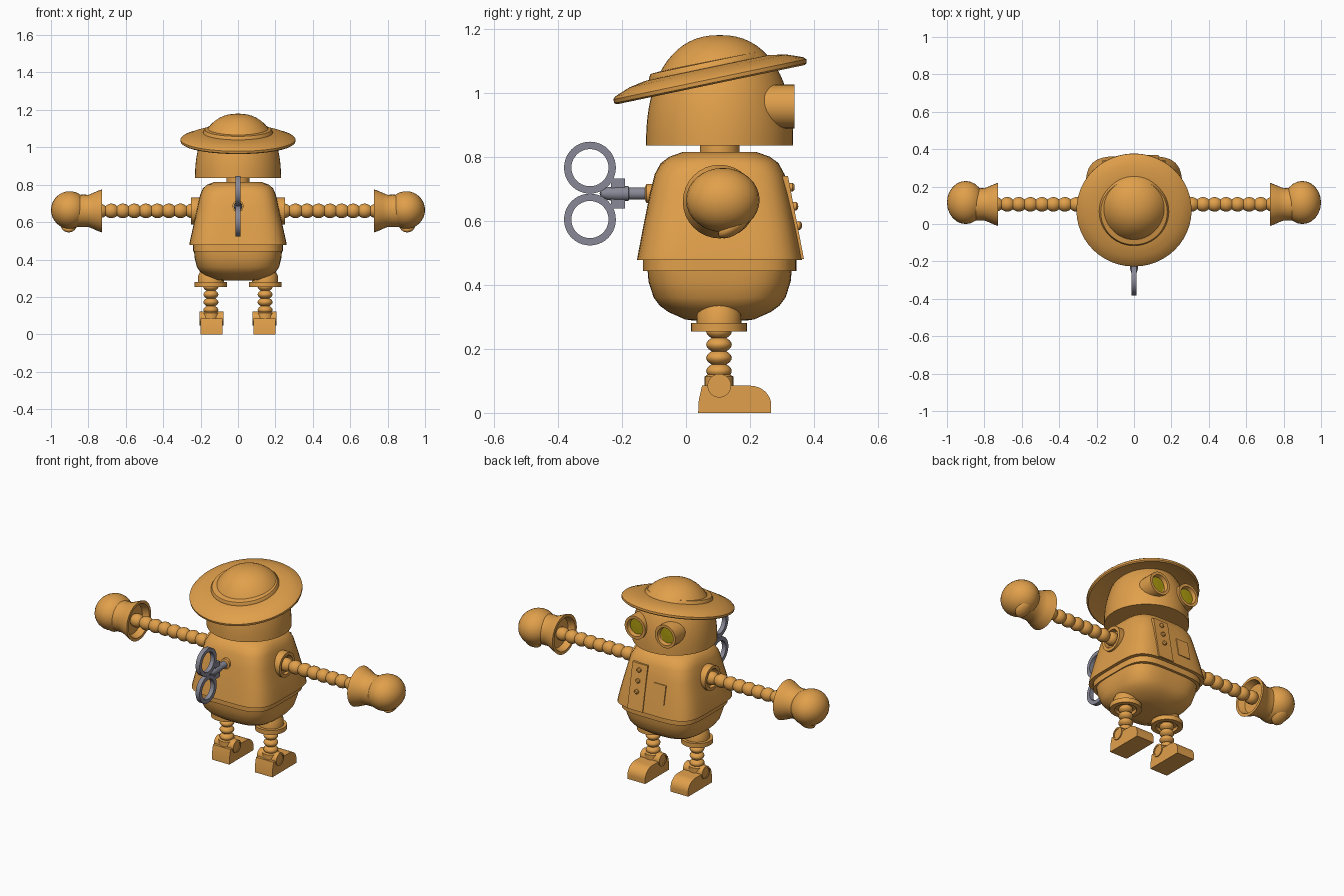
import bpy, bmesh, math
from mathutils import Matrix, Vector

if "Cube" in bpy.data.objects:
    bpy.data.objects.remove(bpy.data.objects["Cube"])

CY = 0.105  # depth of the body axis


def material(name, rgb):
    m = bpy.data.materials.new(name)
    m.diffuse_color = (*rgb, 1)
    m.use_nodes = True
    m.node_tree.nodes["Principled BSDF"].inputs["Base Color"].default_value = m.diffuse_color
    return m


ORANGE = material("warm orange", (0.75, 0.35, 0.07))
STEEL = material("blue grey steel", (0.25, 0.25, 0.31))
YELLOW = material("lens yellow", (0.42, 0.33, 0.005))


def finish(name, bm, mat, angle=35):
    bmesh.ops.recalc_face_normals(bm, faces=bm.faces)
    me = bpy.data.meshes.new(name)
    bm.to_mesh(me)
    bm.free()
    ob = bpy.data.objects.new(name, me)
    bpy.context.collection.objects.link(ob)
    me.materials.append(mat)
    bpy.ops.object.select_all(action='DESELECT')
    ob.select_set(True)
    bpy.context.view_layer.objects.active = ob
    bpy.ops.object.shade_smooth_by_angle(angle=math.radians(angle))
    return ob


def skin(bm, rings, loop=False):
    """Bridge rings of vertices; cap the ends unless the profile loops."""
    pairs = list(zip(rings, rings[1:])) + ([(rings[-1], rings[0])] if loop else [])
    for a, b in pairs:
        n = len(a)
        for i in range(n):
            bm.faces.new((a[i], a[(i + 1) % n], b[(i + 1) % n], b[i]))
    if not loop:
        bm.faces.new(rings[0])
        bm.faces.new(rings[-1])


def lathe(name, profile, mtx, mat=ORANGE, seg=32, loop=False, angle=35):
    """Revolve (radius, height) points round the local z axis."""
    bm = bmesh.new()
    rings = [[bm.verts.new(mtx @ Vector((max(r, 0.0005) * math.cos(2 * math.pi * i / seg),
                                         max(r, 0.0005) * math.sin(2 * math.pi * i / seg), h)))
              for i in range(seg)] for r, h in profile]
    skin(bm, rings, loop)
    return finish(name, bm, mat, angle)


def loft(name, sections, mat=ORANGE, seg=64):
    """Stack rounded squares given as (z, half x, half y, squareness)."""
    bm = bmesh.new()
    rings = []
    for z, rx, ry, e in sections:
        ring = []
        for i in range(seg):
            c, s = math.cos(2 * math.pi * i / seg), math.sin(2 * math.pi * i / seg)
            k = (abs(c) ** e + abs(s) ** e) ** (-1 / e)
            ring.append(bm.verts.new((rx * c * k, CY + ry * s * k, z)))
        rings.append(ring)
    skin(bm, rings)
    return finish(name, bm, mat)


def extrude_x(name, outline, x0, x1, mat=ORANGE):
    """Extrude a (y, z) outline along x."""
    bm = bmesh.new()
    skin(bm, [[bm.verts.new((x, y, z)) for y, z in outline] for x in (x0, x1)])
    return finish(name, bm, mat)


def ball(name, loc, size, rot=0):
    bm = bmesh.new()
    mtx = Matrix.Translation(loc) @ Matrix.Rotation(rot, 4, 'X') @ Matrix.Diagonal((*size, 1))
    bmesh.ops.create_uvsphere(bm, u_segments=24, v_segments=16, radius=1, matrix=mtx)
    return finish(name, bm, ORANGE)


def box_outline(y0, y1, z0, z1):
    return [(y0, z0), (y1, z0), (y1, z1), (y0, z1)]


def beads(start, end, count, r_big, r_small):
    """Bellows profile with rounded bulges."""
    n = count * 8
    return [(r_small + (r_big - r_small) * abs(math.sin(math.pi * i / 8)) ** 0.8,
             start + (end - start) * i / n) for i in range(n + 1)]


def place(x, y, z, axis='Z', sign=1):
    """Local z pointed along the chosen axis."""
    t = Matrix.Translation((x, y, z))
    if axis == 'X':
        return t @ Matrix.Rotation(sign * math.pi / 2, 4, 'Y')
    if axis == 'Y':
        return t @ Matrix.Rotation(-sign * math.pi / 2, 4, 'X')
    return t


# torso
loft("coat", [(0.478, 0.245, 0.243, 4.5), (0.478, 0.260, 0.258, 4.5), (0.49, 0.259, 0.256, 4.5),
              (0.58, 0.239, 0.239, 4.5), (0.68, 0.217, 0.219, 4.2), (0.745, 0.203, 0.203, 4),
              (0.78, 0.188, 0.184, 3.6), (0.80, 0.165, 0.157, 3.2), (0.815, 0.125, 0.115, 2.8)])
loft("coat_under_layer", [(0.443, 0.241, 0.240, 4.3), (0.479, 0.241, 0.240, 4.3)])
loft("lower_body", [(0.288, 0.08, 0.08, 2.6), (0.292, 0.12, 0.108, 2.8), (0.315, 0.175, 0.160, 3),
                    (0.335, 0.203, 0.187, 3.2), (0.36, 0.220, 0.206, 3.4),
                    (0.41, 0.232, 0.222, 3.6), (0.444, 0.235, 0.225, 3.8)])
lathe("neck", [(0.062, 0.80), (0.062, 0.84)], place(0, CY, 0))


def coat_front(z):
    return CY + 0.258 - (z - 0.478) * 0.193


# front placket and its buttons
extrude_x("placket", [(coat_front(0.48) - 0.02, 0.48), (coat_front(0.48) + 0.006, 0.48),
                      (coat_front(0.74) + 0.006, 0.74), (coat_front(0.74) - 0.02, 0.74)], 0.03, 0.13)
extrude_x("pocket_flap", [(coat_front(0.55) - 0.02, 0.55), (coat_front(0.55) + 0.005, 0.55),
                          (coat_front(0.66) + 0.005, 0.66), (coat_front(0.66) - 0.02, 0.66)],
          -0.10, -0.02)
for z in (0.705, 0.645, 0.585):
    lathe("button", [(0.013, -0.01), (0.013, 0.014), (0.008, 0.019), (0, 0.02)],
          place(0.08, coat_front(z), z, 'Y'), seg=16)

# head and tilted hat
head = [(0.23 * (1 - t ** 2.3) ** (1 / 2.3), 0.835 + 0.345 * t)
        for t in [math.sin(i * math.pi / 36) for i in range(19)]]
lathe("head", head, place(0, CY, 0), seg=48)
tilt = Matrix.Translation((0, 0.075, 1.038)) @ Matrix.Rotation(math.radians(11.8), 4, 'X')
lathe("hat_brim", [(0.15, 0.026), (0.20, 0.020), (0.25, 0.008), (0.30, -0.013), (0.307, -0.008),
                   (0.308, 0.004), (0.30, 0.012), (0.25, 0.031), (0.20, 0.040), (0.15, 0.042)],
      tilt, seg=48, loop=True)
lathe("hat_band", [(0.15, 0.03), (0.187, 0.03), (0.186, 0.045), (0.178, 0.058), (0.15, 0.060)],
      tilt, seg=48, loop=True)

for s in (-1, 1):
    # eyes
    lathe("eye_tube", [(0.068, 0.0), (0.068, 0.139), (0.052, 0.139), (0.046, 0.115), (0, 0.115)],
          place(s * 0.1, 0.20, 0.957, 'Y'))
    lathe("eye_lens", [(0.045, 0.11), (0.045, 0.119), (0, 0.121)],
          place(s * 0.1, 0.20, 0.957, 'Y'), YELLOW)

    # arms
    arm = place(0, CY, 0.66, 'X', s)
    lathe("shoulder_socket", [(0.072, 0.17), (0.072, 0.25), (0.054, 0.25), (0.05, 0.22), (0.0, 0.22)], arm)
    lathe("arm_bellows", beads(0.215, 0.77, 9, 0.039, 0.026), arm, seg=20, angle=60)
    lathe("glove_cuff", [(0, 0.765), (0.085, 0.765), (0.098, 0.728), (0.115, 0.728), (0.109, 0.745),
                         (0.096, 0.775), (0.086, 0.80), (0.087, 0.825), (0.085, 0.87), (0, 0.90)], arm)
    ball("glove_hand", (s * 0.90, 0.115, 0.665), (0.1, 0.115, 0.1))
    ball("glove_thumb", (s * 0.905, 0.148, 0.583), (0.042, 0.055, 0.026), 0.6)

    # legs
    leg = place(s * 0.145, CY - 0.002, 0)
    lathe("hip_socket", [(0, 0.27), (0.055, 0.27), (0.06, 0.254), (0.087, 0.254), (0.087, 0.281),
                         (0.07, 0.281), (0.068, 0.315), (0.055, 0.34), (0, 0.35)], leg)
    lathe("leg_bellows", beads(0.11, 0.275, 4, 0.040, 0.023), leg, seg=20, angle=60)

    # ankles and feet
    x = s * 0.142
    lathe("ankle_mount", [(0.045, 0.08), (0.045, 0.114), (0.03, 0.122), (0, 0.122)], leg, seg=24)
    lathe("ankle_pivot", [(0, -0.06), (0.028, -0.06), (0.028, -0.064), (0.037, -0.064), (0.037, 0.064),
                          (0.028, 0.064), (0.028, 0.06), (0, 0.06)], place(x, 0.104, 0.085, 'X'), seg=24)
    toe = [(0.20 + 0.066 * math.sin(a), 0.025 + 0.06 * math.cos(a))
           for a in [i * math.pi / 16 for i in range(9)]]
    extrude_x("foot", [(0.265, 0), (0.038, 0), (0.04, 0.04), (0.05, 0.085)] + toe, x - 0.058, x + 0.058)

# wind-up key
KZ = 0.685
lathe("key_flange", [(0.02, -0.18), (0.03, -0.175), (0.03, -0.14), (0.02, -0.09)],
      place(0, 0.052, KZ, 'Y'), seg=24)
lathe("key_shaft", [(0, -0.27), (0.012, -0.265), (0.02, -0.245), (0.023, -0.22), (0.023, -0.18),
                    (0.019, -0.178), (0.019, -0.09)], place(0, 0, KZ, 'Y'), STEEL, 24)
extrude_x("key_bar", box_outline(-0.235, -0.19, KZ - 0.047, KZ + 0.047), -0.013, 0.013, STEEL)
for s in (-1, 1):
    lathe("key_ring", [(0.058, -0.013), (0.081, -0.013), (0.081, 0.013), (0.058, 0.013)],
          place(0, -0.30, KZ + s * 0.081, 'X'), STEEL, 40, True)
